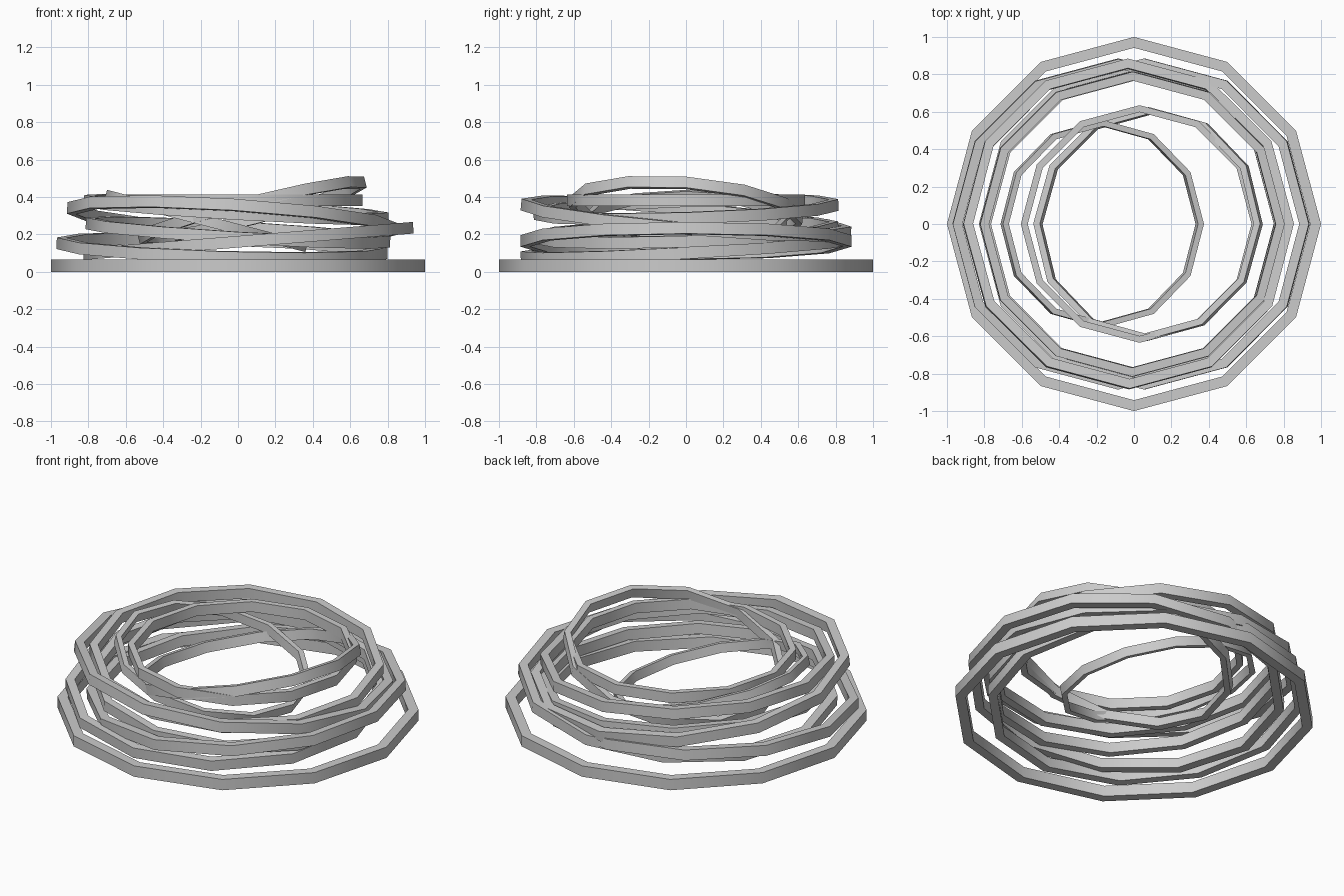
import bpy, bmesh, math

cube = bpy.data.objects.get("Cube")
if cube:
    bpy.data.objects.remove(cube, do_unlink=True)

SIDES = 12

# One grey for the whole pile
grey = bpy.data.materials.new("plain_grey")
grey.use_nodes = True
colour = (0.6, 0.6, 0.6, 1.0)
grey.diffuse_color = colour
grey.node_tree.nodes["Principled BSDF"].inputs["Base Color"].default_value = colour


def ring(name, radius, x, z, slope_x=0.0, slope_y=0.0, height=0.062):
    """Flat twelve-sided hoop, centred at (x, 0, z) and leaning by two slopes."""
    inner = radius * 0.942
    h = height / 2
    section = [(radius, -h), (radius, h), (inner, h), (inner, -h)]
    bm = bmesh.new()
    loops = []
    for i in range(SIDES):
        a = math.tau * i / SIDES
        loops.append([bm.verts.new((r * math.cos(a), r * math.sin(a), v))
                      for r, v in section])
    for i in range(SIDES):
        p, q = loops[i], loops[(i + 1) % SIDES]
        for j in range(4):
            k = (j + 1) % 4
            bm.faces.new((p[j], q[j], q[k], p[k]))
    bmesh.ops.recalc_face_normals(bm, faces=bm.faces)
    mesh = bpy.data.meshes.new(name)
    bm.to_mesh(mesh)
    bm.free()
    mesh.materials.append(grey)
    obj = bpy.data.objects.new(name, mesh)
    bpy.context.collection.objects.link(obj)
    obj.location = (x, 0, z)
    obj.rotation_euler = (math.atan(slope_y), -math.atan(slope_x), 0)
    bpy.ops.object.select_all(action='DESELECT')
    obj.select_set(True)
    bpy.context.view_layer.objects.active = obj
    bpy.ops.object.shade_smooth_by_angle(angle=math.radians(40))
    return obj


# Flat base hoop
ring("base_ring", 1.0, 0, 0.033, height=0.066)

# Large hoops
ring("large_ring_lower", 0.885, -0.085, 0.126, -0.03, 0.055)
ring("large_ring_middle", 0.885, 0.055, 0.165, 0.08, 0)
ring("large_ring_upper", 0.885, -0.03, 0.285, -0.064, -0.085)

# Medium hoops
ring("medium_ring_lower", 0.815, 0, 0.21, -0.06, 0.035)
ring("medium_ring_upper", 0.815, -0.01, 0.333, -0.058, 0.03)

# Small hoops, two of them leaning steeply
ring("small_ring_flat", 0.635, 0.03, 0.383, 0, 0)
ring("small_ring_right", 0.625, 0.075, 0.328, 0.25, -0.075, height=0.06)
ring("small_ring_left", 0.555, -0.17, 0.272, -0.26, 0, height=0.055)
